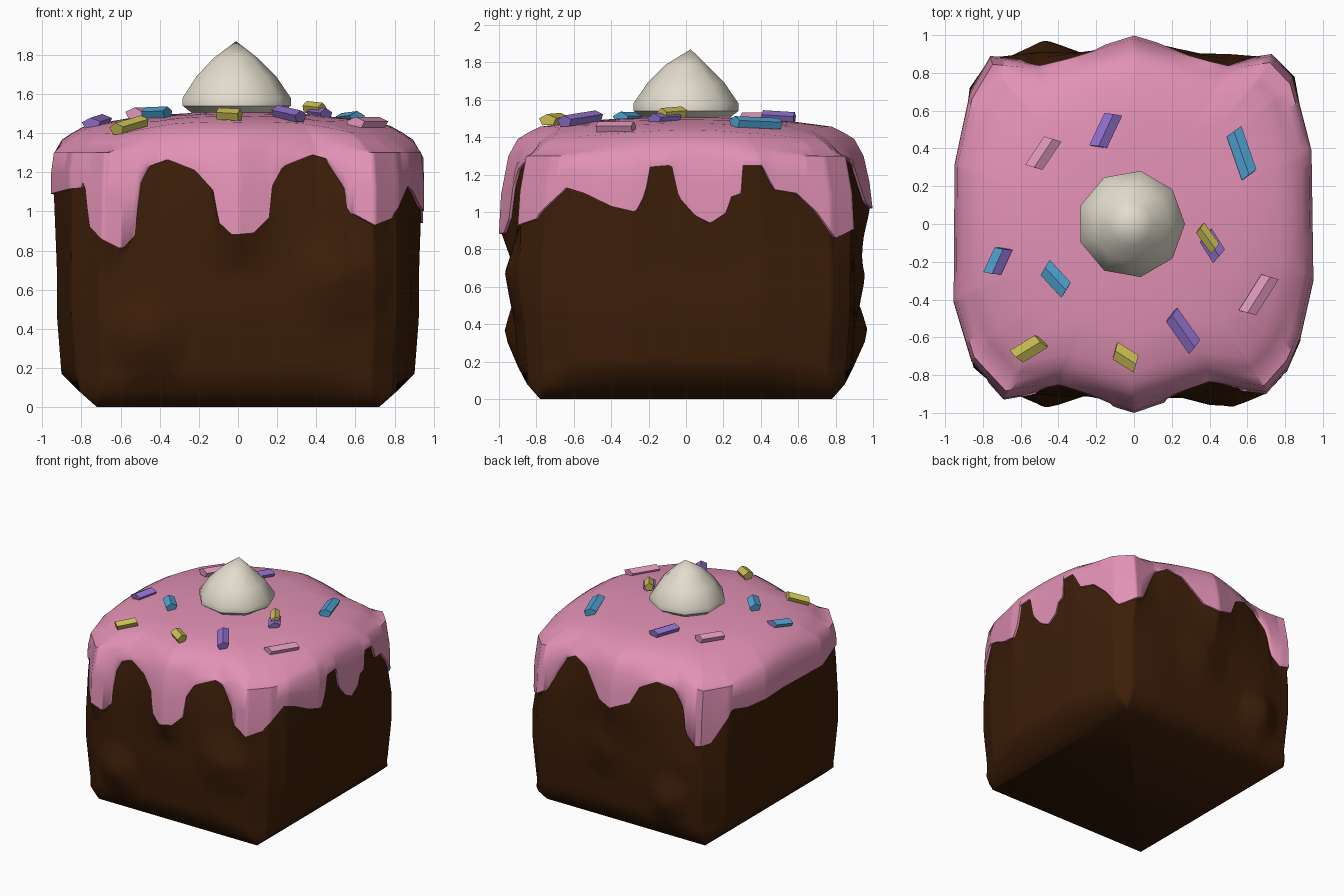
import bpy, bmesh, math
from mathutils import Vector

if "Cube" in bpy.data.objects:
    bpy.data.objects.remove(bpy.data.objects["Cube"])


def material(name, r, g, b):
    mat = bpy.data.materials.new(name)
    mat.use_nodes = True
    mat.diffuse_color = (r, g, b, 1)
    shader = next(n for n in mat.node_tree.nodes if n.type == "BSDF_PRINCIPLED")
    shader.inputs["Base Color"].default_value = (r, g, b, 1)
    shader.inputs["Roughness"].default_value = 0.8
    return mat


sponge = material("chocolate sponge", .045, .0125, .0025)
frosting = material("pink frosting", .76, .285, .46)
cream = material("whipped cream", .76, .72, .61)
yellow = material("yellow sugar", .58, .51, .09)
purple = material("purple sugar", .27, .16, .59)
blue = material("blue sugar", .08, .36, .64)
rose = material("rose sugar", .74, .31, .5)


def make_object(name, bm, mats, smooth_angle=None):
    bmesh.ops.recalc_face_normals(bm, faces=bm.faces)
    mesh = bpy.data.meshes.new(name)
    bm.to_mesh(mesh)
    bm.free()
    for mat in mats:
        mesh.materials.append(mat)
    obj = bpy.data.objects.new(name, mesh)
    bpy.context.collection.objects.link(obj)
    if smooth_angle:
        bpy.ops.object.select_all(action="DESELECT")
        obj.select_set(True)
        bpy.context.view_layer.objects.active = obj
        bpy.ops.object.shade_smooth_by_angle(angle=math.radians(smooth_angle))


def interpolate(points, u):
    """Piecewise linear lookup in a list of (position, value)."""
    if u <= points[0][0]:
        return points[0][1]
    for (a, va), (b, vb) in zip(points, points[1:]):
        if u <= b:
            return va + (vb - va) * (u - a) / (b - a)
    return points[-1][1]


def clamp(value, limit):
    return max(-limit, min(limit, value))


def dome(x, y):
    return 1.51 - .11 * x * x - .08 * y * y - .15 * (x * y) ** 2


# Plan outlines, counterclockwise from the front middle
frosting_plan = [(0, -1), (.4, -.865), (.7, -.9), (.82, -.76), (.88, -.62), (.95, -.3),
                 (.94, .4), (.84, .78), (.73, .9), (.5, .865), (0, 1), (-.5, .865), (-.76, .89),
                 (-.87, .7), (-.95, .32), (-.955, -.42), (-.86, -.74), (-.69, -.93), (-.4, -.88)]
sponge_plan = [(0, -.92), (.4, -.92), (.7, -.87), (.81, -.78), (.88, -.62), (.925, -.3),
               (.92, .4), (.85, .78), (.75, .88), (.5, .9), (0, .91), (-.5, .91), (-.76, .88),
               (-.87, .72), (-.92, .32), (-.925, -.42), (-.85, -.76), (-.71, -.88), (-.4, -.91)]

# Height of the frosting's dripping edge along each side
front_drips = [(-.84, 1.1), (-.8, 1.17), (-.775, 1.1), (-.765, .93), (-.7, .86), (-.6, .81),
               (-.525, .89), (-.515, 1.12), (-.46, 1.23), (-.36, 1.265), (-.22, 1.21),
               (-.12, 1.1), (-.105, .95), (-.03, .88), (.08, .89), (.16, .97), (.17, 1.12),
               (.23, 1.23), (.38, 1.29), (.45, 1.27), (.55, 1.12), (.57, 1), (.7, .93), (.8, .97)]
right_drips = [(-.82, .95), (-.76, 1.02), (-.65, 1.13), (-.55, 1.1), (-.4, 1.03), (-.27, 1),
               (-.22, 1.1), (-.2, 1.24), (-.08, 1.25), (-.04, 1.08), (.05, .98), (.13, .94),
               (.22, 1), (.24, 1.08), (.3, 1.1), (.31, 1.25), (.42, 1.25), (.48, 1.12),
               (.6, 1.1), (.7, 1), (.8, .86)]
back_drips = [(-.82, .88), (-.7, .85), (-.61, .93), (-.58, 1.12), (-.48, 1.25), (-.35, 1.28),
              (-.22, 1.22), (-.15, 1.08), (0, 1.02), (.12, 1.05), (.2, 1.15), (.28, 1.25),
              (.4, 1.29), (.5, 1.24), (.58, 1.1), (.66, .95), (.8, .87)]
left_drips = [(-.8, 1.12), (-.4, 1.09), (.1, 1.1), (.5, 1.08), (.66, 1.11), (.8, .9)]


def drip_height(x, y):
    if abs(y) > abs(x):
        return interpolate(front_drips if y < 0 else back_drips, x)
    return interpolate(right_drips if x > 0 else left_drips, y)


# Broken crumb lumps on the walls: x, side, z, radius, depth
lumps = [(-.47, -1, .35, .22, .08), (.53, -1, .67, .28, .07),
         (-.47, 1, .35, .2, .075), (.1, 1, .65, .25, .05)]


def frosting_point(p, z, scale):
    """Frosting leans inwards a little as it rises."""
    lean = 1 - .12 * max(0, z - 1)
    return Vector((p.x * scale, p.y * scale * lean, z))


def wall_point(w, p, z, edge):
    """Sponge wall that swells out to meet the frosting at its edge."""
    scale = .975 + .025 * min(1, (z - .17) / .3)
    point = Vector((w.x * scale, w.y * scale, z))
    for lx, side, lz, radius, depth in lumps:
        if w.y * side > .8:
            fall = 1 - math.hypot(w.x - lx, z - lz) / radius
            point.y += side * depth * max(0, fall)
    meet = max(0, (z - .7) / (edge - .7))
    return point.lerp(frosting_point(p, z, .985), meet)


def build_cake():
    bm = bmesh.new()
    columns = []
    count = len(frosting_plan)
    for i in range(count):
        j = (i + 1) % count
        pa, pb = Vector(frosting_plan[i]), Vector(frosting_plan[j])
        wa, wb = Vector(sponge_plan[i]), Vector(sponge_plan[j])
        steps = max(4, round((pb - pa).length / .017))
        for k in range(steps):
            p, w = pa.lerp(pb, k / steps), wa.lerp(wb, k / steps)
            edge = drip_height(*p)
            # Sponge, from the rectangular foot to the dripping edge
            column = [Vector((clamp(w.x, .72), clamp(w.y, .78), 0)),
                      Vector((clamp(w.x * .98, .81), clamp(w.y * .98, .85), .08))]
            for n in range(17):
                column.append(wall_point(w, p, .17 + (edge - .17) * n / 16, edge))
            sponge_rows = len(column)
            # Frosting, from the dripping edge over the shoulder to the dome
            for f, scale in ((0, 1), (.5, 1), (1, .985)):
                column.append(frosting_point(p, edge + (1.3 - edge) * f, scale))
            for scale, drop in ((.945, .055), (.89, .03), (.82, .005), (.6, 0), (.4, 0), (.2, 0)):
                q = frosting_point(p, 1.4, scale)
                column.append(Vector((q.x, q.y, dome(q.x, q.y) - drop)))
            columns.append([bm.verts.new(v) for v in column])
    for a, b in zip(columns, columns[1:] + columns[:1]):
        for r in range(len(a) - 1):
            face = bm.faces.new((a[r], b[r], b[r + 1], a[r + 1]))
            face.material_index = 1 if r >= sponge_rows - 1 else 0
    bm.faces.new([c[0] for c in reversed(columns)])
    top = bm.faces.new([c[-1] for c in columns])
    top.material_index = 1
    make_object("frosted_cake", bm, [sponge, frosting], 62)


def build_cream():
    bm = bmesh.new()
    sides = 9
    rings = []
    for radius, z in ((.19, 1.47), (.285, 1.54), (.285, 1.58), (.21, 1.69), (.115, 1.785)):
        rings.append([bm.verts.new((radius * math.cos(math.tau * i / sides) - .015,
                                    radius * math.sin(math.tau * i / sides), z))
                      for i in range(sides)])
    tip = bm.verts.new((-.01, .025, 1.87))
    for low, high in zip(rings, rings[1:]):
        for i in range(sides):
            j = (i + 1) % sides
            bm.faces.new((low[i], low[j], high[j], high[i]))
    for i in range(sides):
        bm.faces.new((rings[-1][i], rings[-1][(i + 1) % sides], tip))
    bm.faces.new(rings[0][::-1])
    make_object("cream_dollop", bm, [cream], 50)


def build_sprinkle(name, mats, start, end, lift, width=.048):
    """A five-sided rod with slanted ends; a second colour covers one flank."""
    a = Vector((*start, dome(*start) + lift))
    b = Vector((*end, dome(*end) + lift))
    along = (b - a).normalized()
    across = along.cross(Vector((0, 0, 1))).normalized()
    up = across.cross(along)
    bm = bmesh.new()
    ends = []
    for centre in (a, b):
        ring = []
        for i in range(5):
            angle = math.tau * i / 5 + .3
            side = width * math.cos(angle)
            ring.append(bm.verts.new(centre + (across + along * .3) * side
                                     + up * .033 * math.sin(angle)))
        ends.append(ring)
    for i in range(5):
        j = (i + 1) % 5
        face = bm.faces.new((ends[0][i], ends[0][j], ends[1][j], ends[1][i]))
        outward = face.calc_center_median() - (a + b) / 2
        face.material_index = len(mats) - 1 if outward.dot(across) > 0 else 0
    bm.faces.new(ends[0][::-1])
    bm.faces.new(ends[1])
    make_object(name, bm, mats)


build_cake()
build_cream()
sprinkles = [
    ([purple], (-.19, .41), (-.11, .58), .02), ([rose], (-.53, .3), (-.43, .45), .03),
    ([blue], (.53, .49), (.61, .26), .02), ([purple], (.38, -.06), (.45, -.17), .01),
    ([rose], (.6, -.47), (.72, -.28), .01), ([purple], (.2, -.48), (.32, -.65), .025),
    ([yellow], (-.1, -.67), (.01, -.74), .025), ([yellow], (-.62, -.7), (-.49, -.62), .02),
    ([blue], (-.47, -.23), (-.36, -.35), .02), ([purple, blue], (-.69, -.13), (-.75, -.26), .01),
]
for number, (mats, start, end, lift) in enumerate(sprinkles, 1):
    build_sprinkle(f"sprinkle_{number}", mats, start, end, lift)
# Smaller chip resting on the sprinkle beside the cream
build_sprinkle("sprinkle_chip", [yellow], (.35, -.02), (.43, -.13), .035, .035)
